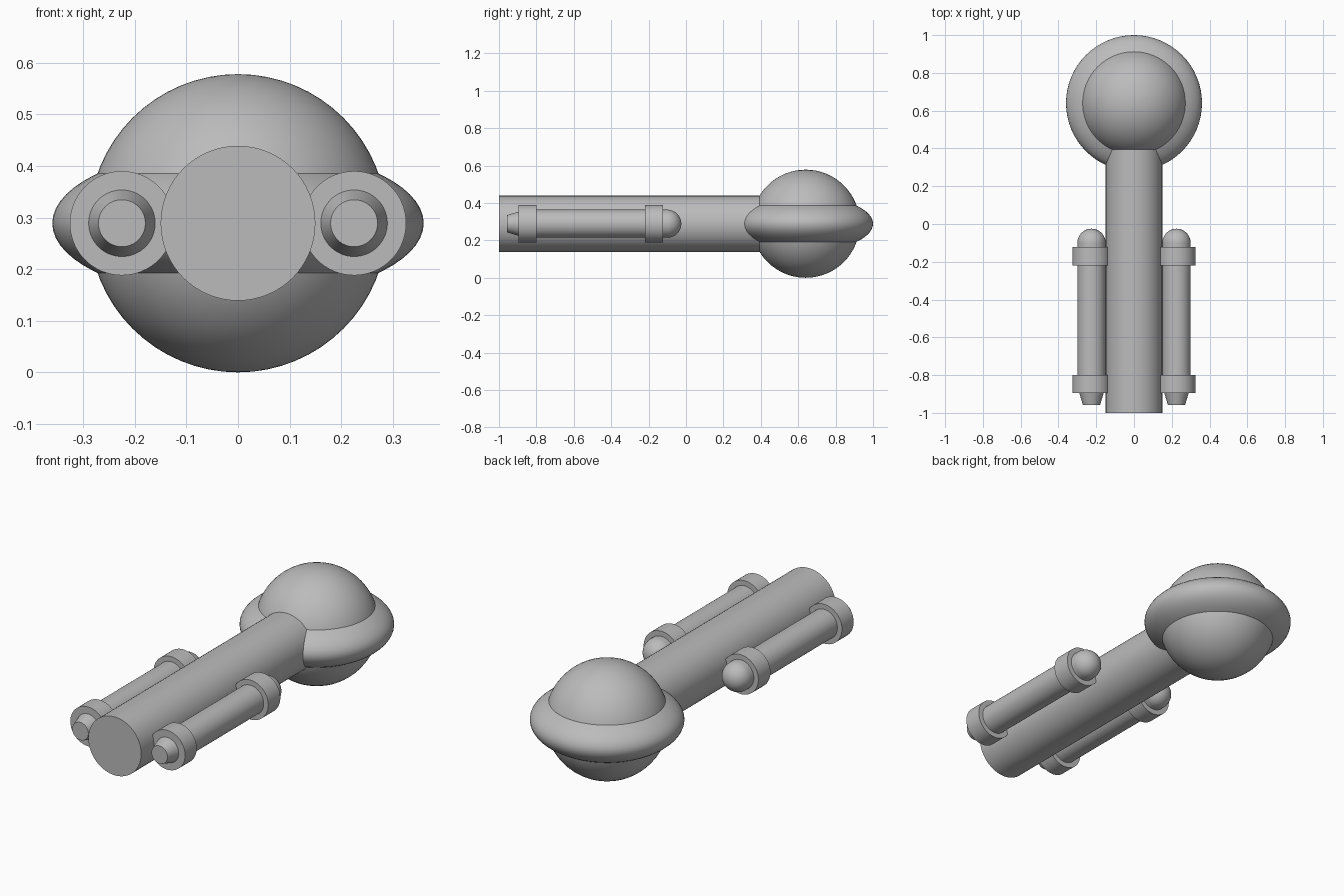
import bpy, math

cube = bpy.data.objects.get("Cube")
if cube:
    bpy.data.objects.remove(cube, do_unlink=True)

grey = bpy.data.materials.new("plain_grey")
grey.use_nodes = True
GREY = (0.5, 0.5, 0.5, 1)
grey.diffuse_color = GREY
grey.node_tree.nodes["Principled BSDF"].inputs["Base Color"].default_value = GREY

MID_Z = 0.289
ALONG_Y = (math.pi / 2, 0, 0)


def finish(name):
    ob = bpy.context.object
    ob.name = name
    ob.data.materials.append(grey)
    bpy.ops.object.shade_smooth_by_angle(angle=math.radians(35))
    return ob


def rod(name, x, y0, y1, r0, r1=None):
    """Round bar along y, radius r0 at y0 and r1 at y1."""
    bpy.ops.mesh.primitive_cone_add(
        vertices=64, radius1=r0 if r1 is None else r1, radius2=r0, depth=y1 - y0,
        location=(x, (y0 + y1) / 2, MID_Z), rotation=ALONG_Y)
    return finish(name)


def ball(name, x, y, radius, squash=1):
    bpy.ops.mesh.primitive_uv_sphere_add(
        segments=64, ring_count=32, radius=radius, location=(x, y, MID_Z))
    ob = finish(name)
    ob.scale.z = squash
    return ob


# Main hull: long body, command sphere and flattened rim around it
HEAD_Y = 0.64
rod("body_tube", 0, -1, HEAD_Y, 0.15)
ball("head_sphere", 0, HEAD_Y, MID_Z)
ball("head_rim", 0, HEAD_Y, 0.36, squash=0.41)

# Side engines
for side, x in (("left", 0.225), ("right", -0.225)):
    rod(side + "_engine_tube", x, -0.85, -0.1, 0.075)
    rod(side + "_rear_collar", x, -0.22, -0.122, 0.101)
    rod(side + "_front_collar", x, -0.895, -0.8, 0.101)
    rod(side + "_nozzle", x, -0.958, -0.89, 0.0455, 0.066)
    ball(side + "_engine_dome", x, -0.1, 0.075)
